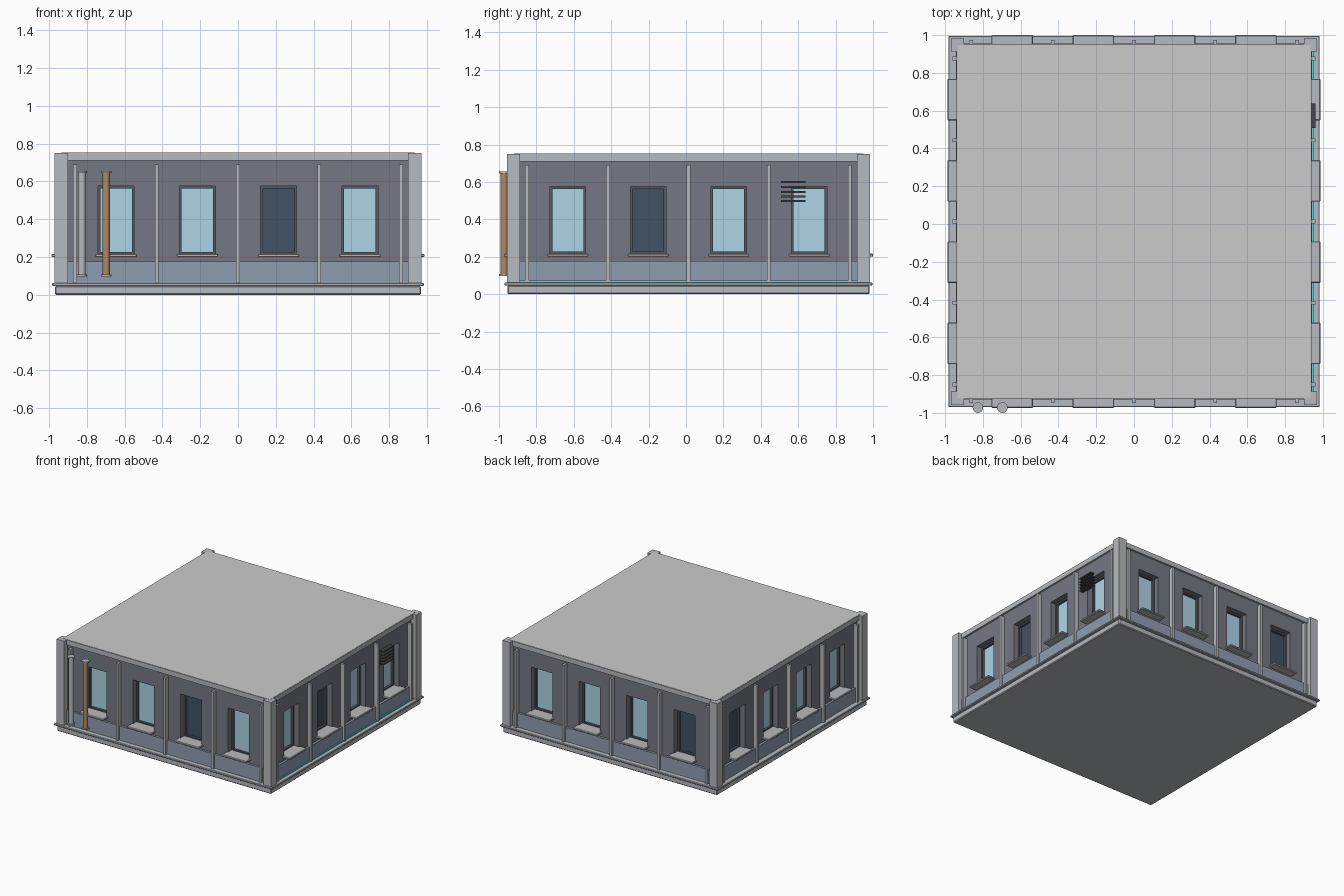
import bpy, bmesh, math
from mathutils import Matrix

if "Cube" in bpy.data.objects:
    bpy.data.objects.remove(bpy.data.objects["Cube"])

CY = 0.013                      # body sits slightly back because of the front pipes
BAYS = [-0.645, -0.215, 0.215, 0.645]
WW, Z0, Z1 = 0.095, 0.215, 0.575  # window half width, bottom, top
FACE, GLASS = 0.925, 0.862      # distance of wall face and glazing from centre


def mat(name, r, g, b):
    m = bpy.data.materials.new(name)
    m.diffuse_color = (r, g, b, 1)
    m.use_nodes = True
    m.node_tree.nodes["Principled BSDF"].inputs["Base Color"].default_value = m.diffuse_color
    return m


WALL = mat("wall_grey", 0.18, 0.19, 0.23)
PANEL = mat("panel_blue", 0.28, 0.34, 0.43)
LIGHT = mat("light_glass", 0.43, 0.66, 0.78)
DARK = mat("dark_glass", 0.055, 0.085, 0.125)
FRAME = mat("frame_dark", 0.09, 0.10, 0.12)
COPPER = mat("copper", 0.42, 0.25, 0.14)
VENT = mat("vent_dark", 0.06, 0.06, 0.07)
GLOW = mat("cyan_strip", 0.12, 0.65, 0.75)
TRIM = mat("trim_grey", 0.47, 0.49, 0.52)


def finish(name, bm, m, mtx):
    bmesh.ops.recalc_face_normals(bm, faces=bm.faces)
    me = bpy.data.meshes.new(name)
    bm.to_mesh(me)
    bm.free()
    ob = bpy.data.objects.new(name, me)
    bpy.context.collection.objects.link(ob)
    ob.matrix_world = mtx
    if m:
        me.materials.append(m)
    return ob


def boxes(name, items, m=None, mtx=Matrix.Translation((0, CY, 0)), bevel=0):
    """One object from boxes given as (x0, x1, y0, y1, z0, z1)."""
    bm = bmesh.new()
    for x0, x1, y0, y1, z0, z1 in items:
        t = Matrix.Translation(((x0 + x1) / 2, (y0 + y1) / 2, (z0 + z1) / 2))
        s = Matrix.Diagonal((x1 - x0, y1 - y0, z1 - z0, 1))
        bmesh.ops.create_cube(bm, size=1, matrix=t @ s)
    ob = finish(name, bm, m, mtx)
    if bevel:
        b = ob.modifiers.new("bevel", 'BEVEL')
        b.width, b.segments = bevel, 1
    return ob


def wall(name, mtx):
    """Wall sheet with window openings, extruded inwards."""
    xs = [-FACE] + [c + s * WW for c in BAYS for s in (-1, 1)] + [FACE]
    zs = [0.06, Z0, Z1, 0.72]
    bm = bmesh.new()
    v = [[bm.verts.new((x, -FACE, z)) for z in zs] for x in xs]
    for i in range(len(xs) - 1):
        for j in range(3):
            if not (j == 1 and i % 2 == 1):
                bm.faces.new((v[i][j], v[i + 1][j], v[i + 1][j + 1], v[i][j + 1]))
    ext = bmesh.ops.extrude_face_region(bm, geom=bm.faces[:], use_keep_orig=True)
    moved = [g for g in ext["geom"] if isinstance(g, bmesh.types.BMVert)]
    bmesh.ops.translate(bm, verts=moved, vec=(0, 0.075, 0))
    finish(name, bm, WALL, mtx)


# Base, ledge, roof slab and corner pillars
boxes("base_slab", [(-.968, .968, -.968, .968, 0, .047)], TRIM, bevel=0.006)
boxes("base_ledge", [(-.983, .983, -.983, .983, .047, .062)], TRIM, bevel=0.003)
boxes("roof_slab", [(-.935, .935, -.935, .935, .71, .752)])
for n, sx, sy in (("front_left", -1, -1), ("front_right", 1, -1),
                  ("back_left", -1, 1), ("back_right", 1, 1)):
    x, y = sorted((sx * .9, sx * .97)), sorted((sy * .9, sy * .97))
    boxes(n + "_pillar", [(*x, *y, .06, .75)], TRIM)

# Four sides, each with four windows; the number is the dark window
for k, (side, dark) in enumerate((("front", 2), ("right", 1), ("back", 3), ("left", 0))):
    M = Matrix.Translation((0, CY, 0)) @ Matrix.Rotation(k * math.pi / 2, 4, 'Z')
    wall(side + "_wall", M)
    boxes(side + "_lower_panel", [(-.9, .9, -.943, -FACE, .06, .177)], PANEL, M)
    boxes(side + "_top_trim", [(-.9, .9, -.94, -.9, .71, .7505)], TRIM, M)
    boxes(side + "_mullions",
          [(u - .01, u + .01, -.96, -.915, .06, .69) for u in (-.863, -.43, 0, .43, .863)],
          TRIM, M)
    boxes(side + "_sills",
          [(c - .11, c + .11, -.987, -.87, .2, .217) for c in BAYS], TRIM, M, 0.004)
    t = 0.012
    boxes(side + "_window_frames",
          [b for c in BAYS for b in (
              (c - WW, c - WW + t, -.88, -.85, Z0, Z1),
              (c + WW - t, c + WW, -.88, -.85, Z0, Z1),
              (c - WW + t, c + WW - t, -.88, -.85, Z1 - t, Z1),
              (c - WW + t, c + WW - t, -.88, -.85, Z0, Z0 + t))], FRAME, M)
    for i, c in enumerate(BAYS):
        boxes(f"{side}_glass_{i + 1}", [(c - WW, c + WW, -GLASS, -.852, Z0, Z1)],
              DARK if i == dark else LIGHT, M)

# Right side vent slats and cyan strip
boxes("vent_slats", [(.92, .96, .495, .625, z - .005, z + .005)
                     for z in (.497, .522, .547, .572, .6)], VENT)
boxes("cyan_strip", [(.93, .952, -.9, .9, .06, .072)], GLOW)


# Front pipes with flanges
def cylinder(name, x, r, z0, z1, m):
    bm = bmesh.new()
    bmesh.ops.create_cone(bm, cap_ends=True, segments=24, radius1=r, radius2=r, depth=z1 - z0)
    ob = finish(name, bm, m, Matrix.Translation((x, -.972, (z0 + z1) / 2)))
    for p in ob.data.polygons:
        p.use_smooth = len(p.vertices) == 4


for n, x, m in (("grey_pipe", -.826, TRIM), ("copper_pipe", -.697, COPPER)):
    cylinder(n, x, .02, .1, .65, m)
    cylinder(n + "_bottom_flange", x, .028, .098, .108, TRIM)
    cylinder(n + "_top_flange", x, .028, .645, .655, TRIM)
